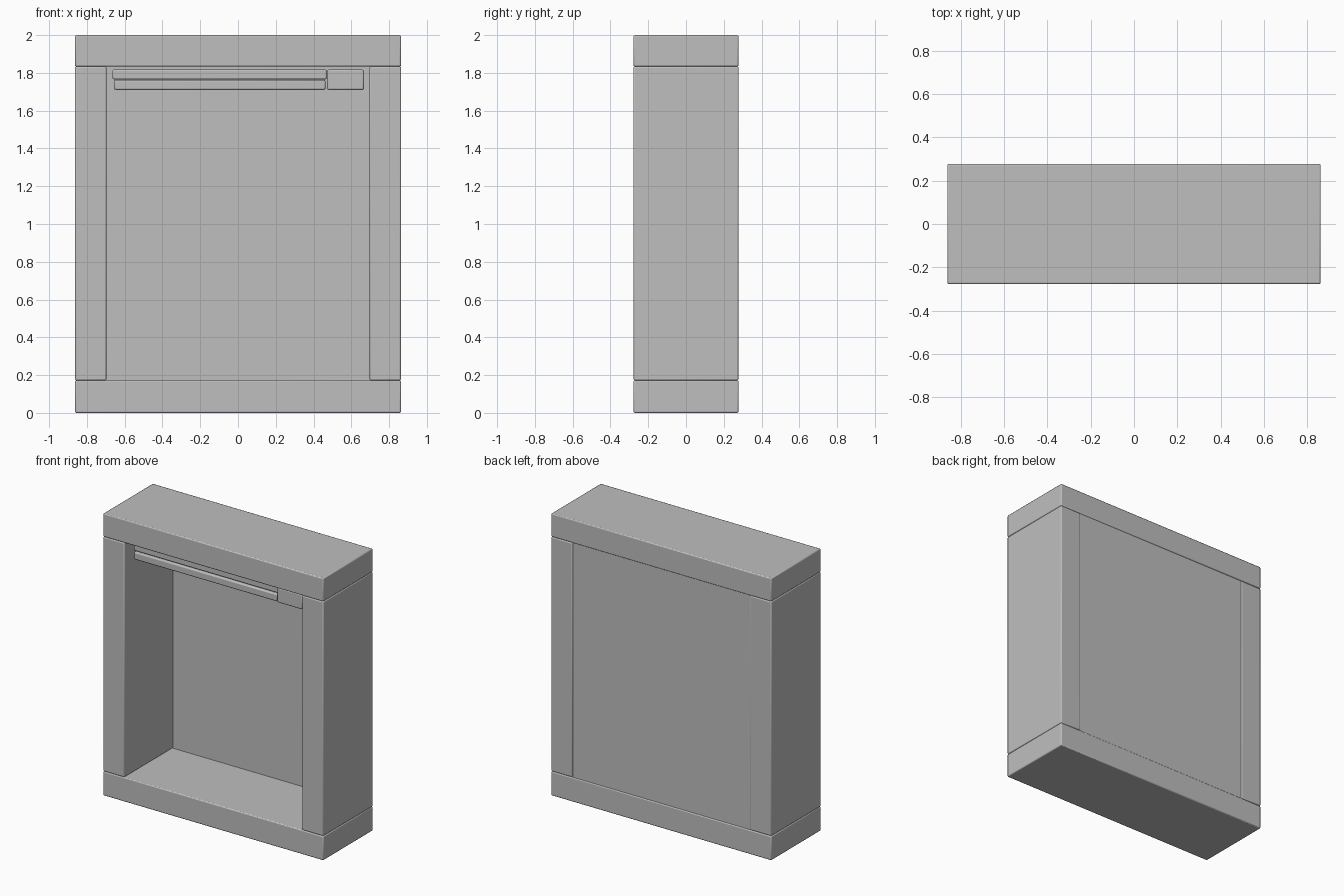
import bpy

if "Cube" in bpy.data.objects:
    bpy.data.objects.remove(bpy.data.objects["Cube"])

grey = bpy.data.materials.new("plain_grey")
grey.diffuse_color = (0.52, 0.52, 0.52, 1)
grey.use_nodes = True
grey.node_tree.nodes["Principled BSDF"].inputs["Base Color"].default_value = grey.diffuse_color


def box(name, x, y, z, bevel=0.0, segments=1):
    """Box from (min, max) ranges, with optional softened edges."""
    bpy.ops.mesh.primitive_cube_add(size=1)
    ob = bpy.context.object
    ob.name = name
    ob.location = [(a + b) / 2 for a, b in (x, y, z)]
    ob.scale = [b - a for a, b in (x, y, z)]
    bpy.ops.object.transform_apply(location=False, rotation=False, scale=True)
    ob.data.materials.append(grey)
    if bevel:
        mod = ob.modifiers.new("soft_edges", 'BEVEL')
        mod.width = bevel
        mod.segments = segments
    bpy.ops.object.shade_smooth_by_angle()
    return ob


W, D, INNER = 0.863, 0.278, 0.697
LOW, HIGH = 0.172, 1.834

# Top and bottom slabs of the frame
box("bottom_slab", (-W, W), (-D, D), (0, LOW), 0.007, 2)
box("top_slab", (-W, W), (-D, D), (HIGH, 2), 0.007, 2)

# Side posts
for side, name in ((-1, "left_post"), (1, "right_post")):
    x = sorted((side * INNER, side * W))
    box(name, x, (-D, D), (LOW, HIGH), 0.007, 2)

# Thin back panel, set in very slightly
box("back_panel", (-INNER - 0.01, INNER + 0.01), (D - 0.012, D - 0.006),
    (LOW - 0.01, HIGH + 0.01))

# Rail under the top slab: two bars and an end block
box("upper_bar", (-0.665, 0.47), (-0.22, -0.15), (1.766, 1.817), 0.008, 2)
box("lower_bar", (-0.656, 0.463), (-0.23, -0.165), (1.71, 1.763), 0.008, 2)
box("end_block", (0.472, 0.667), (-0.237, -0.14), (1.71, 1.817), 0.008, 2)
